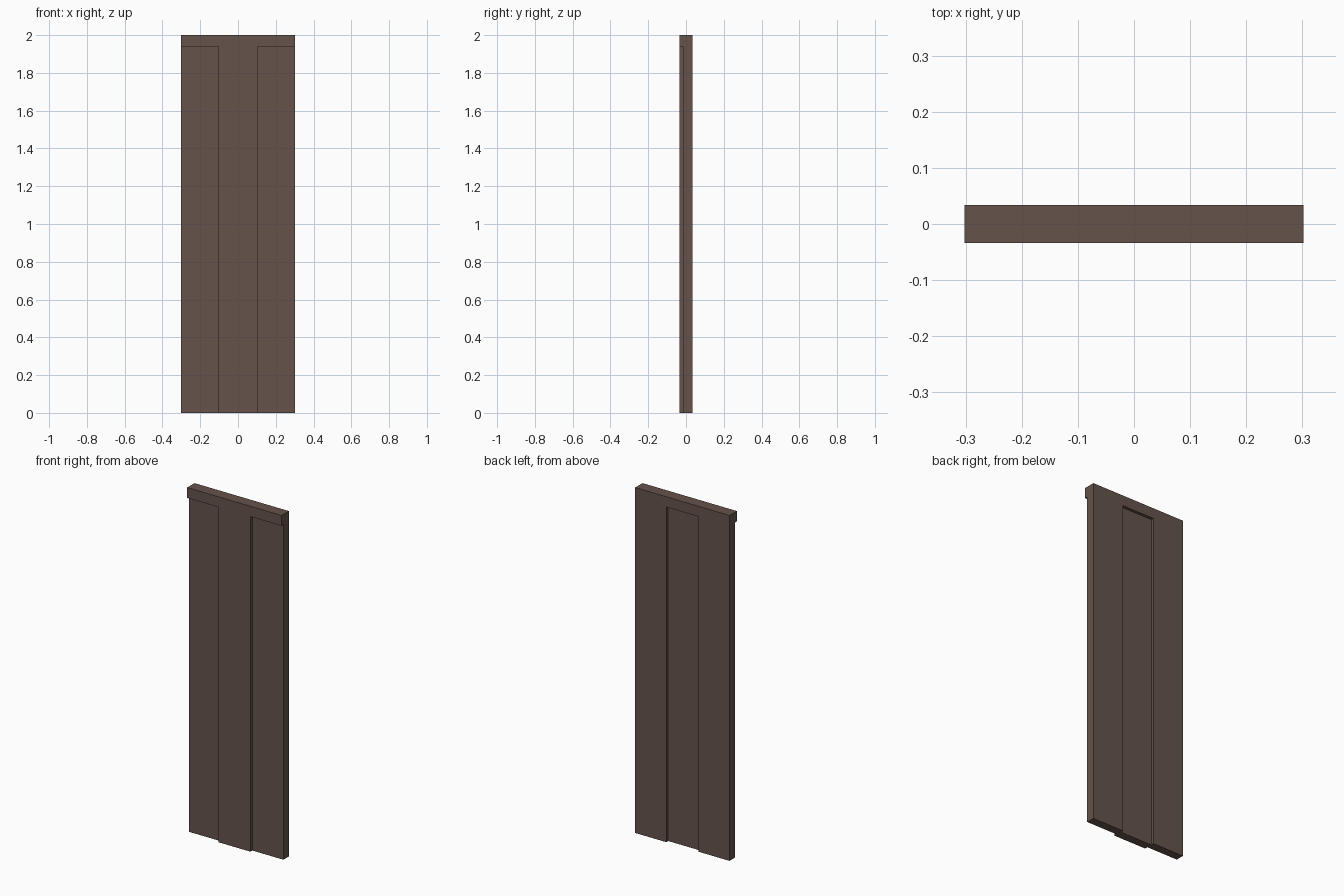
import bpy

if "Cube" in bpy.data.objects:
    bpy.data.objects.remove(bpy.data.objects["Cube"])

HALF_W, HALF_D, HEIGHT = 0.302, 0.0335, 2.0
STRIP = 0.103      # half width of the centre strip
STEP = 0.0175      # depth of the offsets
HEADER_Z = 1.94    # underside of the header
OVER = 0.1         # cutter overshoot


def box(name, lo, hi):
    bpy.ops.mesh.primitive_cube_add(size=1, location=[(a + b) / 2 for a, b in zip(lo, hi)])
    ob = bpy.context.object
    ob.name = name
    ob.scale = [b - a for a, b in zip(lo, hi)]
    bpy.ops.object.transform_apply(location=True, rotation=True, scale=True)
    return ob


# Solid slab
panel = box("door_panel", (-HALF_W, -HALF_D, 0), (HALF_W, HALF_D, HEIGHT))

# Side recesses on the front, centre recess on the back
cutters = [
    box("left_recess", (-HALF_W - OVER, -HALF_D - OVER, -OVER), (-STRIP, -HALF_D + STEP, HEADER_Z)),
    box("right_recess", (STRIP, -HALF_D - OVER, -OVER), (HALF_W + OVER, -HALF_D + STEP, HEADER_Z)),
    box("back_recess", (-STRIP, HALF_D - STEP, -OVER), (STRIP, HALF_D + OVER, HEADER_Z)),
]
bpy.context.view_layer.objects.active = panel
for cutter in cutters:
    cutter.hide_render = True
    mod = panel.modifiers.new("recess", 'BOOLEAN')
    mod.operation = 'DIFFERENCE'
    mod.solver = 'EXACT'
    mod.object = cutter
    bpy.ops.object.modifier_apply(modifier=mod.name)
    bpy.data.objects.remove(cutter)

# Dark brown finish
brown = bpy.data.materials.new("dark_brown")
brown.diffuse_color = (0.13, 0.087, 0.07, 1)
brown.use_nodes = True
brown.node_tree.nodes["Principled BSDF"].inputs["Base Color"].default_value = brown.diffuse_color
panel.data.materials.clear()
panel.data.materials.append(brown)
